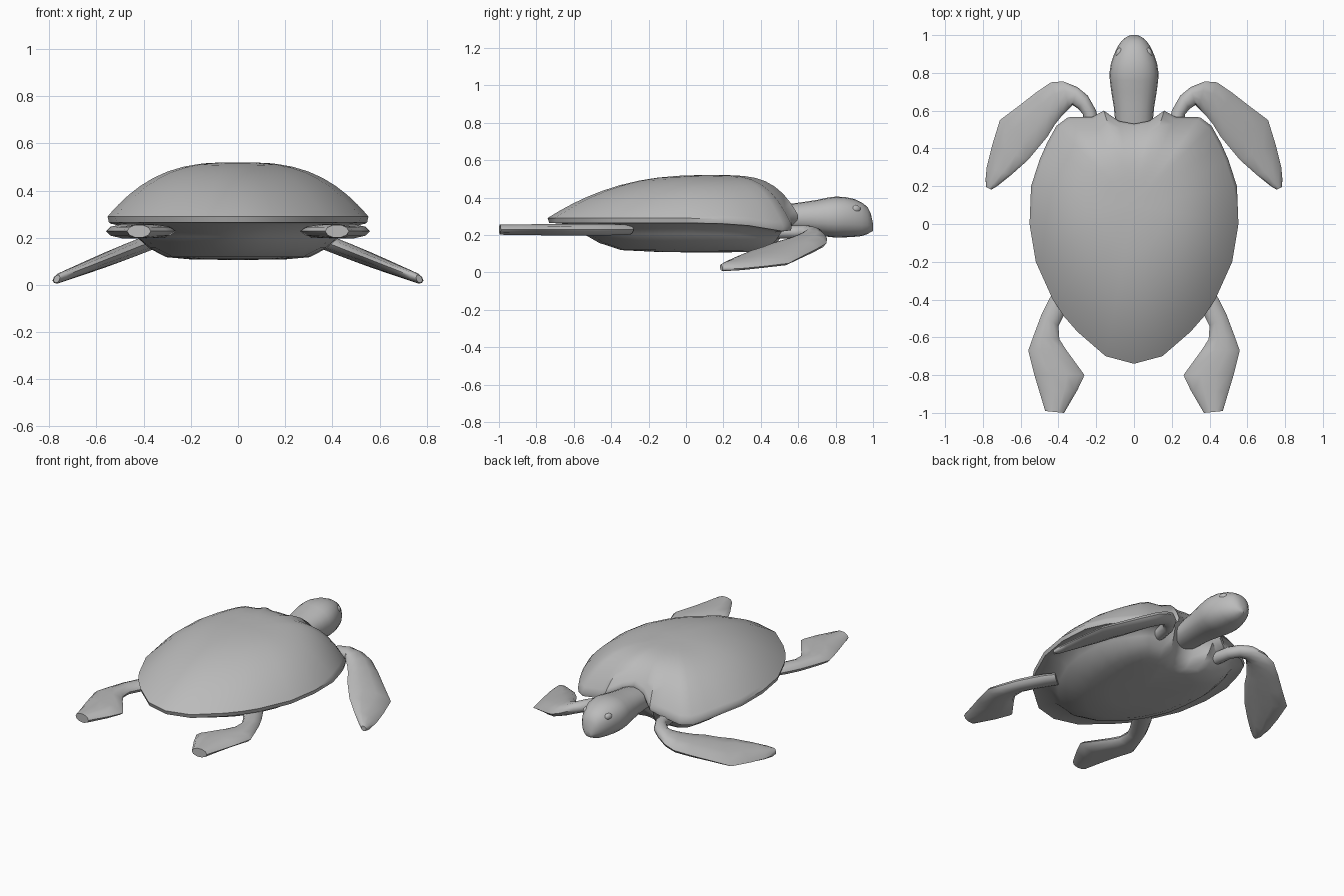
import bpy, bmesh, math

if "Cube" in bpy.data.objects:
    bpy.data.objects.remove(bpy.data.objects["Cube"])

skin = bpy.data.materials.new("plain grey")
skin.diffuse_color = (0.5, 0.5, 0.5, 1)
skin.use_nodes = True
skin.node_tree.nodes["Principled BSDF"].inputs["Base Color"].default_value = skin.diffuse_color


def loft(name, rings, angle=40):
    """Skin a list of equal closed rings; both ends are capped."""
    bm = bmesh.new()
    vs = [[bm.verts.new(p) for p in r] for r in rings]
    n = len(rings[0])
    for a, b in zip(vs, vs[1:]):
        for i in range(n):
            j = (i + 1) % n
            bm.faces.new((a[i], a[j], b[j], b[i]))
    bm.faces.new(vs[0])
    bm.faces.new(vs[-1])
    bmesh.ops.recalc_face_normals(bm, faces=bm.faces)
    me = bpy.data.meshes.new(name)
    bm.to_mesh(me)
    bm.free()
    ob = bpy.data.objects.new(name, me)
    bpy.context.collection.objects.link(ob)
    me.materials.append(skin)
    bpy.ops.object.select_all(action='DESELECT')
    ob.select_set(True)
    bpy.context.view_layer.objects.active = ob
    bpy.ops.object.shade_smooth_by_angle(angle=math.radians(angle))
    return ob


# Shell: rim outline (x, y, rim height), rings shrink toward the centre
half = [(0, .53, .36), (.08, .545, .33), (.16, .60, .28), (.22, .567, .245),
        (.35, .565, .225), (.41, .52, .22), (.46, .43, .235), (.50, .34, .25),
        (.545, .20, .26), (.553, 0, .265), (.52, -.20, .265), (.43, -.40, .265),
        (.37, -.49, .265), (.30, -.57, .265), (.15, -.70, .265), (0, -.74, .265)]
rim = half + [(-x, y, z) for x, y, z in half[-2:0:-1]]
CY = .1


def front(x, y):
    """1 straight ahead, 0 to the side, -1 straight behind"""
    return (y - CY) / math.hypot(x, y - CY)


def dome(s):
    ring = []
    for x, y, z in rim:
        f = front(x, y)
        p = 2.9 + (1.6 * f * f if f > 0 else -.55 * f * f)
        z0 = z + .025
        ring.append((x * s, CY + (y - CY) * s, z0 + (.52 - z0) * (1 - s ** p)))
    return ring


def under(s, k):
    ring = []
    for x, y, z in rim:
        t = 1 - (1 - s) * (1 - .35 * max(0, front(x, y)))
        if s < .1:
            t = s
        ring.append((x * t, CY + (y - CY) * t, z * (1 - k) + .106 * k))
    return ring


loft("shell", [dome(s) for s in (.03, .15, .3, .42, .54, .65, .75, .84, .92, .97, 1)]
     + [under(s, k) for s, k in ((.99, 0), (.84, .06), (.77, .38), (.67, .68),
                                 (.53, .92), (.3, .98), (.03, 1))], 50)

# Head and neck: y, half width, bottom, top
head = [(.42, .09, .22, .34), (.55, .10, .215, .365), (.62, .107, .21, .375),
        (.70, .12, .20, .387), (.76, .128, .19, .40), (.80, .13, .186, .405),
        (.85, .122, .187, .403), (.90, .105, .19, .392), (.94, .086, .194, .373),
        (.97, .065, .205, .35), (.988, .044, .215, .315), (1.0, .018, .222, .26)]


def head_ring(y, w, lo, hi, n=20):
    ring = []
    for i in range(n):
        a = 2 * math.pi * i / n
        c, s = math.cos(a), math.sin(a)
        ring.append((w * math.copysign(abs(c) ** .9, c), y,
                     (lo + hi) / 2 + (hi - lo) / 2 * math.copysign(abs(s) ** .9, s)))
    return ring


loft("head", [head_ring(*h) for h in head], 60)


def flipper(name, side, sections, height, n=10):
    """Sections: outer x, y, inner x, y, half thickness"""
    rings = []
    for ox, oy, ix, iy, t in sections:
        ring = []
        for i in range(n):
            a = 2 * math.pi * i / n
            m = .5 + .5 * math.cos(a)
            x, y = ix + (ox - ix) * m, iy + (oy - iy) * m
            ring.append((side * x, y, height(x) + t * math.sin(a)))
        rings.append(ring)
    loft(name, rings, 50)


front_sections = [(.17, .40, .25, .40, .035), (.185, .52, .265, .52, .036),
                  (.20, .60, .27, .58, .037), (.245, .68, .295, .61, .037),
                  (.30, .725, .325, .63, .037), (.375, .755, .345, .61, .037),
                  (.44, .75, .38, .575, .037), (.52, .695, .42, .525, .036),
                  (.61, .625, .46, .46, .034), (.71, .55, .51, .40, .030),
                  (.75, .42, .56, .34, .027), (.78, .30, .65, .26, .024),
                  (.786, .235, .725, .20, .022), (.782, .195, .755, .182, .016)]
rear_sections = [(.37, -.28, .28, -.34, .028), (.41, -.33, .32, -.40, .030),
                 (.45, -.40, .37, -.48, .032), (.49, -.48, .40, -.54, .032),
                 (.535, -.60, .395, -.61, .032), (.56, -.67, .36, -.665, .032),
                 (.53, -.79, .262, -.80, .031), (.50, -.89, .30, -.88, .030),
                 (.47, -.99, .37, -1.0, .028)]

for label, side in (("right", 1), ("left", -1)):
    flipper("front_flipper_" + label, side, front_sections,
            lambda x: min(.215, .19 - .165 * (x - .35) / .42))
    flipper("rear_flipper_" + label, side, rear_sections, lambda x: .228)
    # Eyes
    bpy.ops.mesh.primitive_uv_sphere_add(segments=16, ring_count=10, radius=1,
                                         location=(side * .078, .908, .338))
    eye = bpy.context.object
    eye.name = "eye_" + label
    eye.scale = (.018, .027, .021)
    eye.rotation_euler = (0, 0, side * .4)
    eye.data.materials.append(skin)
    bpy.ops.object.shade_smooth()
